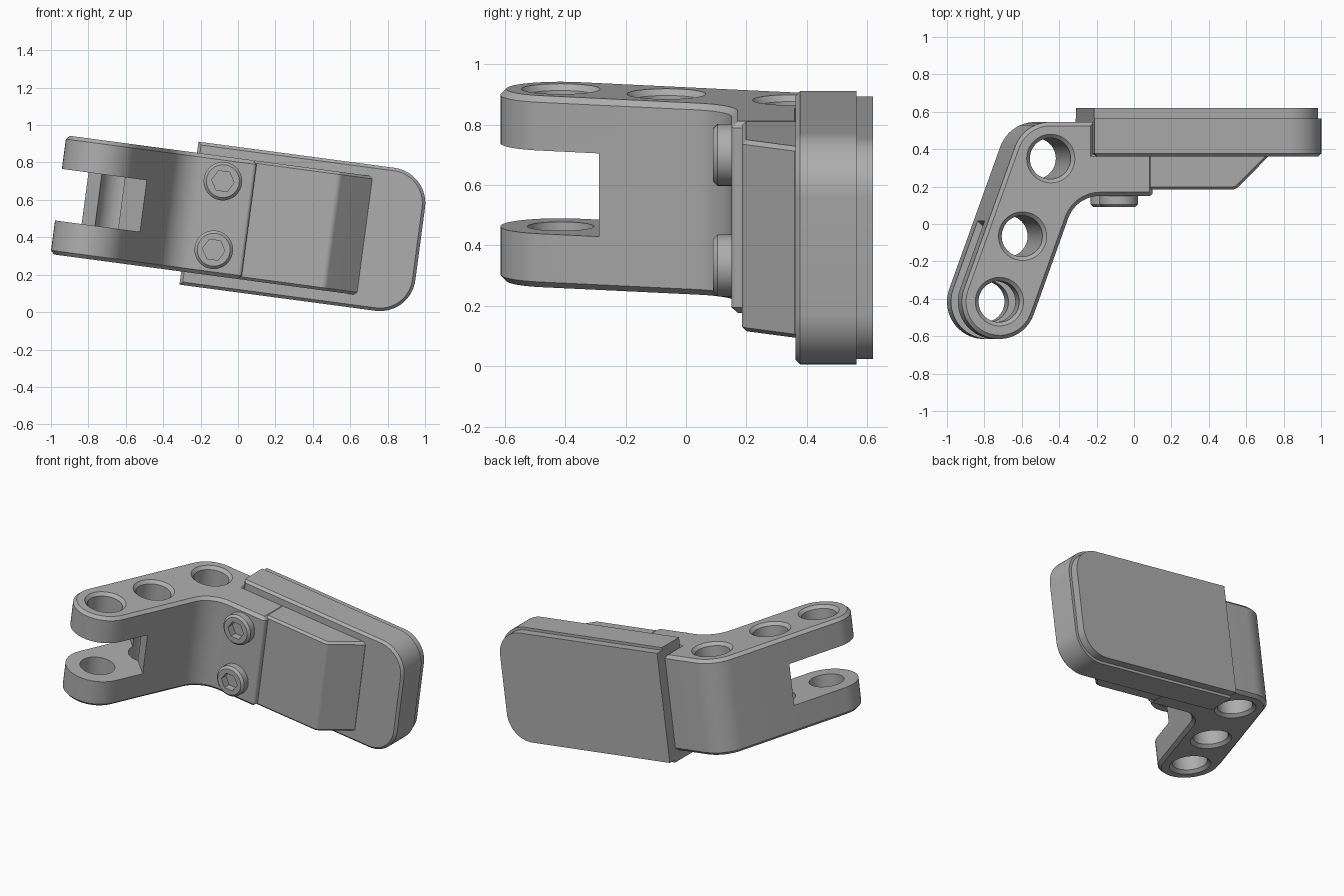
import bpy, bmesh, math
from mathutils import Vector

cube = bpy.data.objects.get("Cube")
if cube:
    bpy.data.objects.remove(cube, do_unlink=True)

TILT = math.radians(7.6)
ORIGIN = (0, 0, 0.55)
MID = -0.05          # middle height of the bracket in its tilted frame

grey = bpy.data.materials.new("satin_grey")
grey.use_nodes = True
colour = (0.42, 0.42, 0.42, 1)
grey.diffuse_color = colour
grey.node_tree.nodes["Principled BSDF"].inputs["Base Color"].default_value = colour


def rounded(corners, steps=12):
    """Turn (x, y, radius) corners into an outline with filleted corners."""
    out = []
    for i, (x, y, r) in enumerate(corners):
        p = Vector((x, y))
        if r == 0:
            out.append(p)
            continue
        a = (Vector(corners[i - 1][:2]) - p).normalized()
        b = (Vector(corners[(i + 1) % len(corners)][:2]) - p).normalized()
        half = a.angle(b) / 2
        centre = p + (a + b).normalized() * (r / math.sin(half))
        start = p + a * (r / math.tan(half)) - centre
        end = p + b * (r / math.tan(half)) - centre
        turn = math.atan2(start.x * end.y - start.y * end.x, start.dot(end))
        for k in range(steps + 1):
            t = turn * k / steps
            out.append(centre + Vector((start.x * math.cos(t) - start.y * math.sin(t),
                                        start.x * math.sin(t) + start.y * math.cos(t))))
    return out


def circle(x, y, r, n):
    return [Vector((x + r * math.cos(math.tau * k / n), y + r * math.sin(math.tau * k / n)))
            for k in range(n)]


def make(name, bm):
    bmesh.ops.recalc_face_normals(bm, faces=bm.faces)
    mesh = bpy.data.meshes.new(name)
    bm.to_mesh(mesh)
    bm.free()
    obj = bpy.data.objects.new(name, mesh)
    bpy.context.collection.objects.link(obj)
    obj.location = ORIGIN
    obj.rotation_euler = (0, TILT, 0)
    mesh.materials.append(grey)
    return obj


def prism(name, outline, axis, lo, hi, chamfer_lo=0, chamfer_hi=0):
    """Extrude an outline along y or z and chamfer the rims of its end caps."""
    bm = bmesh.new()
    level = 1 if axis == "y" else 2
    place = (lambda p: (p.x, lo, p.y)) if axis == "y" else (lambda p: (p.x, p.y, lo))
    base = bm.faces.new([bm.verts.new(place(p)) for p in outline])
    new = bmesh.ops.extrude_face_region(bm, geom=[base], use_keep_orig=True)["geom"]
    shift = Vector((0, 0, 0))
    shift[level] = hi - lo
    bmesh.ops.translate(bm, verts=[v for v in new if isinstance(v, bmesh.types.BMVert)], vec=shift)
    bmesh.ops.recalc_face_normals(bm, faces=bm.faces)
    for at, size in ((lo, chamfer_lo), (hi, chamfer_hi)):
        if size:
            rim = [e for e in bm.edges if all(abs(v.co[level] - at) < 1e-5 for v in e.verts)]
            bmesh.ops.bevel(bm, geom=rim, offset=size, segments=1, affect="EDGES", clamp_overlap=True)
    return make(name, bm)


def lathe(name, x, y, profile, n=48):
    """Closed round solid about a z-direction axis from (height, radius) pairs."""
    bm = bmesh.new()
    rings = [[bm.verts.new((p.x, p.y, h)) for p in circle(x, y, r, n)] for h, r in profile]
    for a, b in zip(rings, rings[1:]):
        for k in range(n):
            bm.faces.new((a[k], a[(k + 1) % n], b[(k + 1) % n], b[k]))
    bm.faces.new(rings[0])
    bm.faces.new(rings[-1])
    return make(name, bm)


def cut(obj, cutter):
    cutter.hide_render = True
    mod = obj.modifiers.new("cut", "BOOLEAN")
    mod.operation, mod.solver, mod.object = "DIFFERENCE", "EXACT", cutter
    bpy.ops.object.select_all(action="DESELECT")
    bpy.context.view_layer.objects.active = obj
    obj.select_set(True)
    bpy.ops.object.modifier_apply(modifier=mod.name)
    bpy.data.objects.remove(cutter, do_unlink=True)


# Bent arm with a mounting plate
arm = prism("bent_arm", rounded([
    (-1.018, -0.535, 0.199), (-0.642, -0.671, 0.199), (-0.345, 0.15, 0.18),
    (0.067, 0.15, 0.02), (0.067, 0.38, 0), (-0.25, 0.38, 0),
    (-0.25, 0.545, 0), (-0.627, 0.545, 0.2)]), "z", MID - 0.32, MID + 0.32, 0.022, 0.022)

# Three countersunk holes through the arm
for x, y in ((-0.762, -0.415), (-0.637, -0.065), (-0.485, 0.35)):
    cut(arm, lathe("hole_cutter", x, y, [(MID - 0.33, 0.14), (MID - 0.30, 0.11),
                                         (MID + 0.30, 0.11), (MID + 0.33, 0.14)]))

# Slanted slot that makes the fork
slot = [Vector(p) for p in ((-0.285, -0.5), (-1.1, 0.29), (-1.4, -0.4), (-0.6, -1.0))]
cut(arm, prism("slot_cutter", slot, "z", MID - 0.139, MID + 0.139))

# Wedge-ended block beside the plate
block = prism("wedge_block", rounded([
    (0.04, 0.185, 0), (0.515, 0.185, 0.04), (0.69, 0.36, 0), (0.69, 0.38, 0), (0.04, 0.38, 0)]),
    "z", MID - 0.32, MID + 0.32, 0.018, 0.018)


# Pad with two rounded corners and a slightly smaller back layer
def pad_outline(inset):
    lo, hi, end, r = -0.441 + inset, 0.33 - inset, 0.99 - inset, 0.19 - inset
    return rounded([(-0.257, lo, 0), (end, lo, r), (end, hi, r), (-0.257, hi, 0)], 16)


pad = prism("pad", pad_outline(0), "y", 0.362, 0.565, 0.016)
pad_back = prism("pad_back", pad_outline(0.018), "y", 0.555, 0.62)

# Socket-head bolts
parts = [arm, block, pad, pad_back]
for side, w in (("upper", 0.138), ("lower", -0.232)):
    bolt = prism(side + "_bolt", circle(-0.1, w, 0.103, 40), "y", 0.09, 0.2, 0.015)
    cut(bolt, prism("hex_cutter", circle(-0.1, w, 0.06, 6), "y", 0.05, 0.14))
    parts.append(bolt)

bpy.ops.object.select_all(action="DESELECT")
for obj in parts:
    obj.select_set(True)
bpy.context.view_layer.objects.active = arm
bpy.ops.object.shade_smooth_by_angle(angle=math.radians(30))
